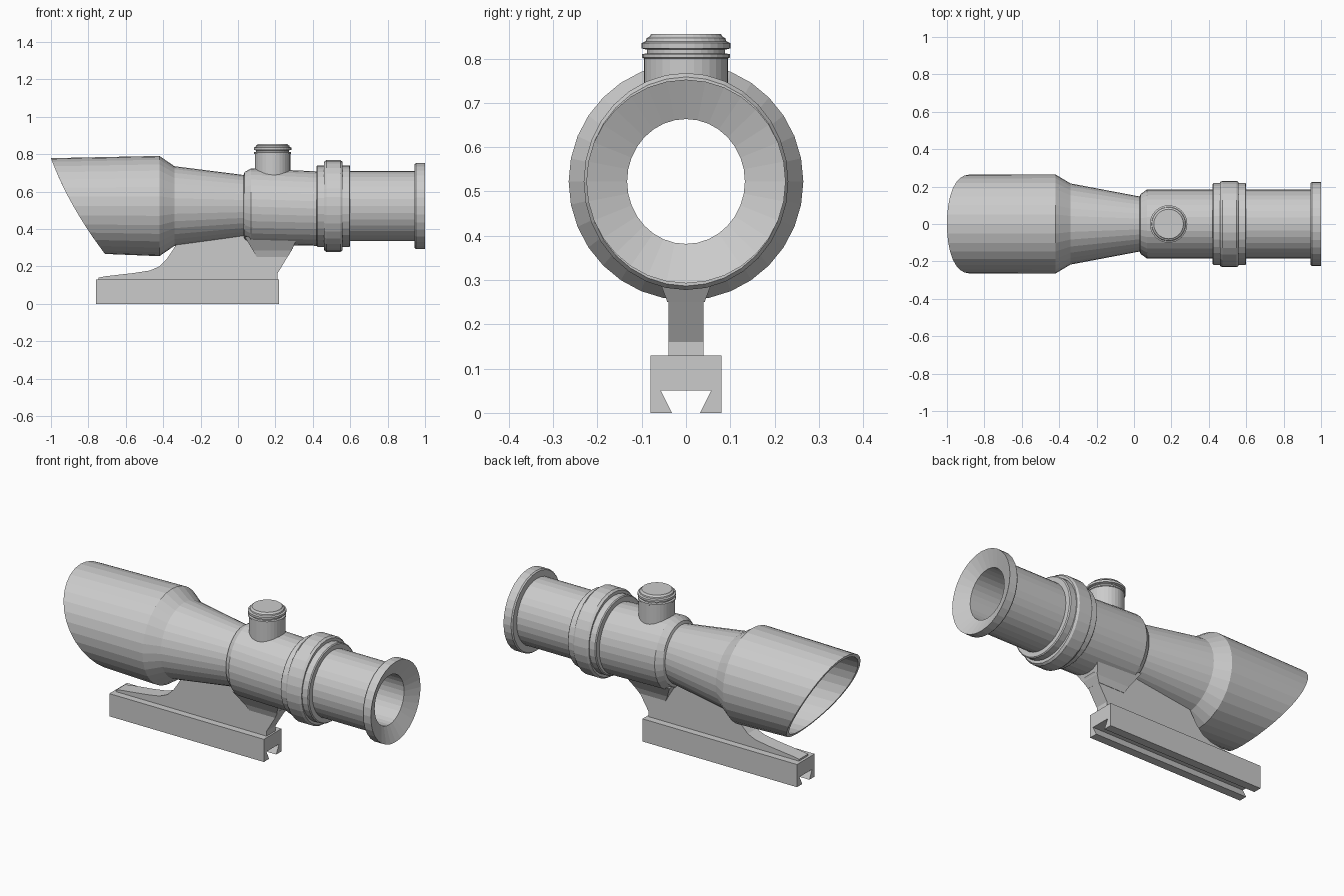
import bpy, bmesh, math

SIDES = 32
AXIS_Z = 0.5225


def finish(bm, name):
    bmesh.ops.recalc_face_normals(bm, faces=bm.faces)
    mesh = bpy.data.meshes.new(name)
    bm.to_mesh(mesh)
    bm.free()
    obj = bpy.data.objects.new(name, mesh)
    bpy.context.collection.objects.link(obj)
    return obj


def loft(name, rings, closed):
    """Skin rings of points; join the last ring to the first, or cap the ends."""
    bm = bmesh.new()
    loops = [[bm.verts.new(p) for p in ring] for ring in rings]
    pairs = list(zip(loops, loops[1:]))
    if closed:
        pairs.append((loops[-1], loops[0]))
    else:
        bm.faces.new(loops[0])
        bm.faces.new(loops[-1])
    for a, b in pairs:
        n = len(a)
        for i in range(n):
            j = (i + 1) % n
            bm.faces.new((a[i], a[j], b[j], b[i]))
    return finish(bm, name)


def oval(x, ry, rz, cz=AXIS_Z):
    angles = [2 * math.pi * i / SIDES for i in range(SIDES)]
    return [(x, ry * math.cos(a), cz + rz * math.sin(a)) for a in angles]


def slanted(ry, rz):
    """Oval mouth of the sunshade, swept back towards the bottom."""
    pts = []
    for _, y, z in oval(0, ry, rz):
        t = (0.778 - z) / 0.513
        pts.append((-1 + 0.19 * t + 0.10 * t * t, y, z))
    return pts


# Hollow tube: sunshade, neck, body, collar, eyepiece, then back along the bore
tube = [slanted(0.264, 0.256)]
tube += [oval(*s) for s in [
    (-0.42, 0.265, 0.268), (-0.34, 0.217, 0.213), (0.03, 0.147, 0.166),
    (0.035, 0.16, 0.182), (0.07, 0.185, 0.204, 0.52), (0.42, 0.185, 0.199, 0.509),
    (0.42, 0.213, 0.213), (0.425, 0.219, 0.218), (0.46, 0.219, 0.218),
    (0.46, 0.224, 0.236), (0.472, 0.231, 0.245), (0.548, 0.231, 0.245),
    (0.56, 0.224, 0.236), (0.56, 0.219, 0.218), (0.595, 0.219, 0.218),
    (0.60, 0.213, 0.213), (0.60, 0.184, 0.188), (0.945, 0.184, 0.188),
    (0.945, 0.219, 0.224), (0.952, 0.225, 0.230), (1.0, 0.225, 0.230),
    (0.96, 0.133, 0.141), (0.03, 0.133, 0.141), (-0.34, 0.195, 0.195),
    (-0.42, 0.243, 0.246)]]
tube.append(slanted(0.246, 0.238))
loft("scope_tube", tube, True)

# Adjustment turret with grooved cap
turret = []
for z, r in [(0.68, 0.095), (0.80, 0.095), (0.802, 0.099), (0.81, 0.099),
             (0.812, 0.088), (0.82, 0.088), (0.823, 0.100), (0.835, 0.100),
             (0.839, 0.091), (0.846, 0.089), (0.850, 0.082), (0.855, 0.079)]:
    turret.append([(0.185 + r * math.cos(2 * math.pi * i / SIDES),
                    r * math.sin(2 * math.pi * i / SIDES), z) for i in range(SIDES)])
loft("turret", turret, False)

# Dovetail rail
half = [(0.08, 0.13), (0.08, 0), (0.032, 0), (0.057, 0.05)]
section = half + [(-y, z) for y, z in reversed(half)]
loft("mount_rail", [[(x, y, z) for y, z in section] for x in (-0.76, 0.22)], False)

# Upright web joining rail and tube
web = [(-0.745, 0.12), (-0.745, 0.14), (-0.71, 0.147), (-0.56, 0.164),
       (-0.47, 0.178), (-0.42, 0.20), (-0.38, 0.24), (-0.35, 0.285),
       (-0.33, 0.318), (0.03, 0.368), (0.29, 0.345), (0.295, 0.30),
       (0.21, 0.16), (0.21, 0.12)]
loft("mount_web", [[(x, y, z) for x, z in web] for y in (-0.04, 0.04)], False)

# Flared shoulder under the body
shoulder = []
for z, x0, x1, w in [(0.25, 0.10, 0.265, 0.042), (0.285, 0.08, 0.287, 0.055),
                     (0.36, 0.035, 0.32, 0.10)]:
    shoulder.append([(x0, -w, z), (x1, -w, z), (x1, w, z), (x0, w, z)])
loft("mount_shoulder", shoulder, False)
